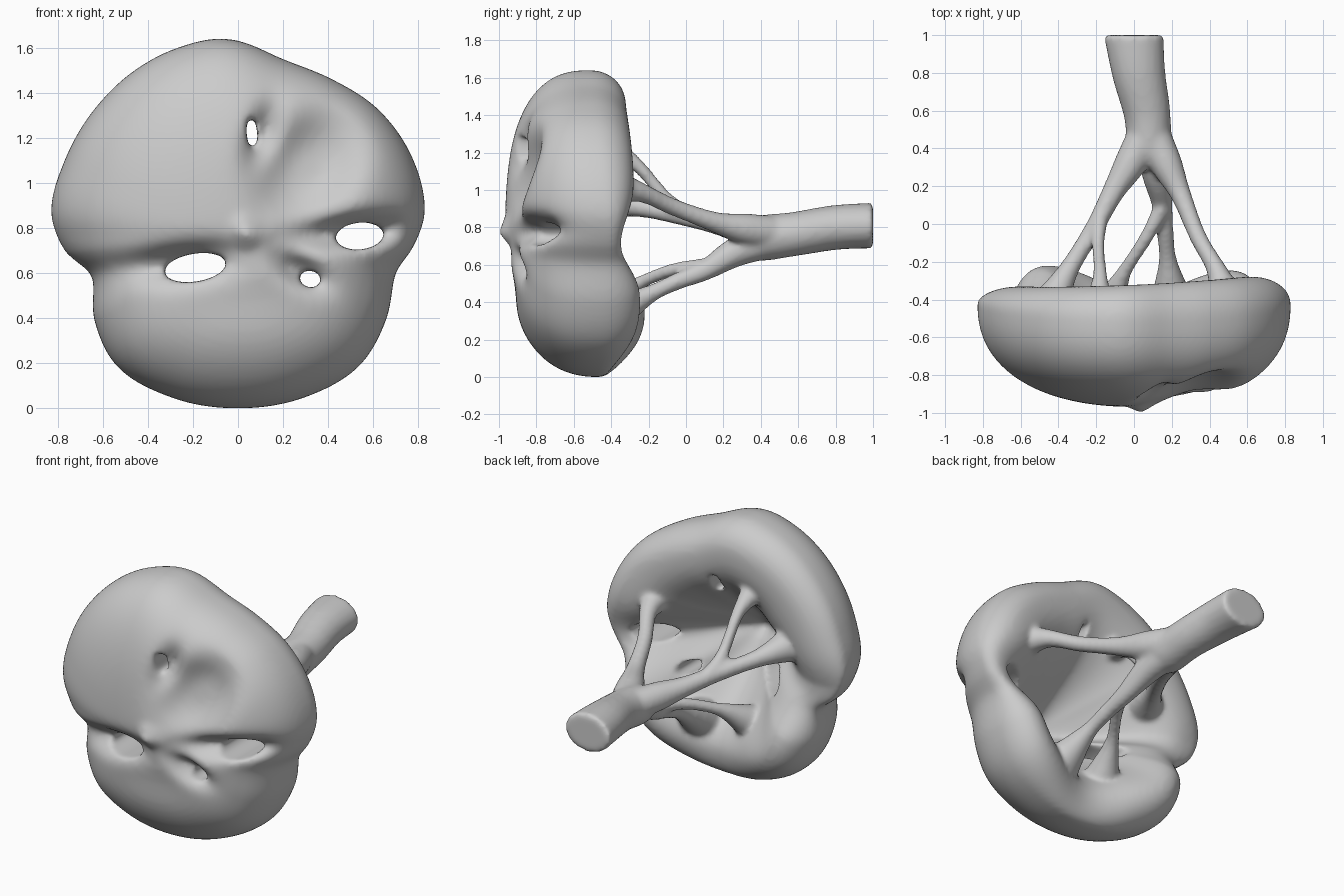
import bpy, bmesh, math
from mathutils import Vector, Matrix

if "Cube" in bpy.data.objects:
    bpy.data.objects.remove(bpy.data.objects["Cube"])

CX, CZ = 0.04, 0.77
TAU = math.tau

# Front outline of the lobed shell (x, z)
OUTLINE = [(.83, .87), (.78, 1.1), (.62, 1.33), (.42, 1.46), (.2, 1.55), (-.05, 1.64),
           (-.27, 1.6), (-.46, 1.5), (-.62, 1.35), (-.77, 1.1), (-.83, .87), (-.77, .7),
           (-.65, .59), (-.64, .4), (-.54, .19), (-.3, .05), (0, 0), (.3, .05),
           (.54, .19), (.66, .4), (.7, .6), (.78, .72)]
POLAR = sorted((math.atan2(z - CZ, x - CX) % TAU, math.hypot(x - CX, z - CZ)) for x, z in OUTLINE)

# Hollows pressed into the front: x, z, angle, length, width, depth, sharpness
DENTS = [(.31, 1.07, .9, .25, .19, .14, 1.4), (.11, 1.22, 1.2, .13, .06, .09, 1),
         (-.23, .645, .12, .22, .075, .13, 1), (.52, .785, .09, .25, .065, .16, 1),
         (.28, .61, -.5, .12, .06, .11, 1), (.05, .77, 0, .05, .04, -.05, 1),
         (0, .5, 0, .5, .16, .035, 1)]
# Openings: x, z, angle, half length, half height
HOLES = [(.062, 1.22, .1, .024, .078), (-.19, .625, .16, .14, .062),
         (.54, .765, .1, .108, .06), (.32, .575, -.2, .05, .038)]


def radius(a):
    n = len(POLAR)
    i = max((k for k in range(n) if POLAR[k][0] <= a), default=-1)
    p = [POLAR[(i + k) % n] for k in (-1, 0, 1, 2)]
    t = ((a - p[1][0]) % TAU) / ((p[2][0] - p[1][0]) % TAU)
    r0, r1, r2, r3 = (q[1] for q in p)
    return r1 + .5 * t * (r2 - r0 + t * (2*r0 - 5*r1 + 4*r2 - r3 + t * (3*(r1 - r2) + r3 - r0)))


def bump(a, centre, width):
    d = (a - centre + math.pi) % TAU - math.pi
    return math.exp(-(d / width) ** 2)


def dent(x, z):
    total = 0
    for dx, dz, ang, l, w, depth, sharp in DENTS:
        u = (x - dx) * math.cos(ang) + (z - dz) * math.sin(ang)
        v = -(x - dx) * math.sin(ang) + (z - dz) * math.cos(ang)
        total += depth * math.exp(-((u / l) ** 2 + (v / w) ** 2) ** sharp)
    return total


def profile(a):
    """Section from front centre, around the rolled rim, to inner centre."""
    right, left = bump(a, -.1, .3), bump(a, math.pi + .22, .3)
    top, bottom = max(0, math.sin(a)), max(0, -math.sin(a))
    c = .8 + .12 * right + .04 * left
    rim = (-.29 + (.03 - .05 * min(1, 2 * bottom)) * math.cos(a) - .09 * (right + left) - .03 * top
           - .15 * bump(a, -math.pi / 2, .5) + .07 * min(1, 2 * bottom))
    belt = -.41 - .10 * top - .05 * bottom
    e = 2 / (2.25 + .35 * top + .15 * bottom)
    pts = []
    for i in range(1, 25):
        t = i / 24 * math.pi / 2
        pts.append((math.sin(t) ** e, belt - (.97 + belt) * max(0, math.cos(t)) ** e, 1))
    for i in range(1, 9):
        t = i / 8 * math.pi / 2
        pts.append((c + (1 - c) * math.cos(t), belt + (rim - belt) * math.sin(t), 0))
    for i in range(1, 20):
        s = i / 20
        p = s ** (1 + .35 * min(1, 1.6 * top))
        ease = p * p * (3 - 2 * p)
        pts.append((c * (1 - s), rim - (rim + .86) * ease, .85 * ease * s))
    return pts


def new_object(name, bm):
    bmesh.ops.recalc_face_normals(bm, faces=bm.faces)
    me = bpy.data.meshes.new(name)
    bm.to_mesh(me)
    bm.free()
    ob = bpy.data.objects.new(name, me)
    bpy.context.collection.objects.link(ob)
    return ob


# Hollow lobed shell
bm = bmesh.new()
N = 128
cols = []
for j in range(N):
    a = j / N * TAU
    r, col = radius(a), []
    for rho, y, amount in profile(a):
        x, z = CX + rho * r * math.cos(a), CZ + rho * r * math.sin(a)
        col.append(bm.verts.new((x, y + amount * dent(x, z) * min(1, (1.02 - rho) * 5), z)))
    cols.append(col)
front = bm.verts.new((CX, -.97 + dent(CX, CZ), CZ))
inner = bm.verts.new((CX, -.86 + .85 * dent(CX, CZ), CZ))
for j in range(N):
    a, b = cols[j], cols[(j + 1) % N]
    bm.faces.new((front, a[0], b[0]))
    bm.faces.new((inner, b[-1], a[-1]))
    for i in range(len(a) - 1):
        bm.faces.new((a[i], a[i + 1], b[i + 1], b[i]))
shell = new_object("shell_base", bm)

# Cutters for the openings between the lobes
for n, (x, z, ang, rx, rz) in enumerate(HOLES):
    bm = bmesh.new()
    bmesh.ops.create_cone(bm, cap_ends=True, segments=32, radius1=1, radius2=1, depth=1.1,
                          matrix=Matrix.Translation((x, -.7, z)) @ Matrix.Rotation(-ang, 4, 'Y')
                          @ Matrix.Diagonal((rx, 1, rz, 1)) @ Matrix.Rotation(math.pi / 2, 4, 'X'))
    cutter = new_object(f"opening_cutter_{n + 1}", bm)
    cutter.hide_render = True
    cutter.hide_set(True)
    mod = shell.modifiers.new("opening", 'BOOLEAN')
    mod.operation, mod.object = 'DIFFERENCE', cutter


# Branching stem: each path point is x, y, z, radius
def tube(bm, pts, flat=1.0, steps=6, seg=20):
    path = []
    q = [Vector(p) for p in ([pts[0]] + pts + [pts[-1]])]
    for i in range(1, len(q) - 2):
        for s in range(steps):
            t = s / steps
            path.append(.5 * (2*q[i] + (q[i+1] - q[i-1]) * t + (2*q[i-1] - 5*q[i] + 4*q[i+1] - q[i+2]) * t*t
                              + (3*q[i] - q[i-1] - 3*q[i+1] + q[i+2]) * t**3))
    path.append(q[-1])
    rings = []
    for i, p in enumerate(path):
        d = (path[min(i + 1, len(path) - 1)] - path[max(i - 1, 0)]).xyz
        if i == 0:
            d = Vector((0, d.y, 0)) if flat > 1 else d
        side = d.cross(Vector((0, 0, 1))).normalized()
        up = side.cross(d).normalized()
        w = 1 + (flat - 1) * max(0, p.y - .5) * 2
        rings.append([bm.verts.new(p.xyz + p.w * (w * side * math.cos(k / seg * TAU) + up * math.sin(k / seg * TAU)))
                      for k in range(seg)])
    for a, b in zip(rings, rings[1:]):
        for k in range(seg):
            bm.faces.new((a[k], a[(k + 1) % seg], b[(k + 1) % seg], b[k]))
    bm.faces.new(rings[0])
    bm.faces.new(rings[-1])


bm = bmesh.new()
tube(bm, [(0, 1, .81, .122), (.025, .8, .80, .12), (.07, .58, .765, .118), (.08, .38, .74, .12),
          (.09, .30, .73, .07)], 1.3)
tube(bm, [(.06, .48, .77, .09), (-.02, .32, .79, .085), (-.11, .17, .82, .06), (-.21, -.02, .86, .05),
          (-.35, -.25, .91, .055), (-.46, -.46, .96, .12)])
tube(bm, [(-.18, .04, .86, .045), (-.19, -.1, .95, .036), (-.18, -.28, 1.15, .04), (-.19, -.5, 1.26, .10)])
tube(bm, [(.10, .48, .77, .09), (.17, .32, .79, .085), (.25, .15, .83, .055), (.34, -.07, .91, .046),
          (.44, -.25, .99, .055), (.5, -.45, 1.03, .12)])
tube(bm, [(.09, .46, .73, .09), (.12, .27, .67, .08), (.15, .10, .57, .055), (.165, -.05, .51, .046),
          (.18, -.2, .44, .05), (.20, -.42, .32, .12)])
tube(bm, [(.145, .08, .59, .045), (.06, -.08, .57, .036), (-.06, -.27, .49, .042), (-.14, -.46, .36, .11)])

# Fuse shell and stem into one smooth skin
bpy.context.view_layer.update()
mesh = bpy.data.meshes.new_from_object(shell.evaluated_get(bpy.context.evaluated_depsgraph_get()))
bm.from_mesh(mesh)
bpy.data.objects.remove(shell)
body = new_object("lobed_shell_with_branching_stem", bm)
rm = body.modifiers.new("fuse", 'REMESH')
rm.mode, rm.voxel_size, rm.use_smooth_shade = 'VOXEL', .015, True
sm = body.modifiers.new("soften", 'SMOOTH')
sm.factor, sm.iterations = .5, 8
